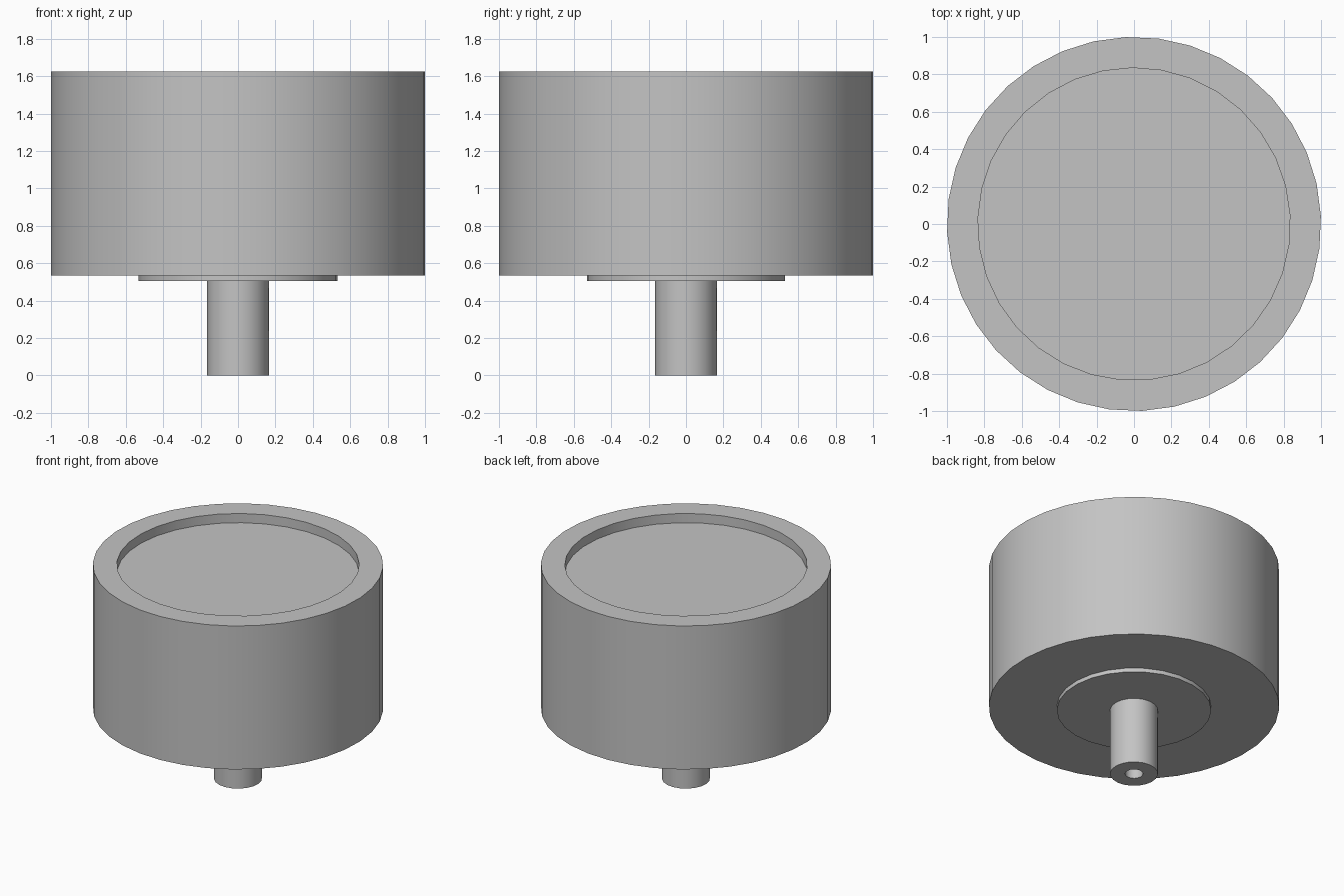
import bpy
import bmesh
from math import cos, sin, radians, tau

cube = bpy.data.objects.get("Cube")
if cube:
    bpy.data.objects.remove(cube, do_unlink=True)

grey = bpy.data.materials.new("plain grey")
grey.use_nodes = True
grey.diffuse_color = (0.55, 0.55, 0.55, 1)
grey.node_tree.nodes["Principled BSDF"].inputs["Base Color"].default_value = (0.55, 0.55, 0.55, 1)

# Each round: radius, number of sides, angle of its first corner
OUTER = (1.0, 36, 2.5)
RECESS = (0.835, 33, 3.3)
FLANGE = (0.532, 26, 2.5)
SHAFT = (0.165, 20, 2.5)
BORE = (0.062, 16, 2.5)

# Heights
TOP, FLOOR, BASE, FLANGE_BASE, BORE_END = 1.625, 1.555, 0.535, 0.505, 0.4


def ring(bm, size, z):
    radius, sides, start = size
    angles = [radians(start) + tau * i / sides for i in range(sides)]
    return [bm.verts.new((radius * cos(a), radius * sin(a), z)) for a in angles]


def wall(bm, low, high):
    """Faces outward when low is the lower ring, inward when swapped."""
    for i in range(len(low)):
        j = (i + 1) % len(low)
        bm.faces.new((low[i], low[j], high[j], high[i]))


def flat(bm, up, *rings):
    """Fill one ring, or the space between two, facing up or down."""
    edges = []
    for loop in rings:
        for a, b in zip(loop, loop[1:] + loop[:1]):
            edges.append(bm.edges.get((a, b)) or bm.edges.new((a, b)))
    if len(rings) == 1:
        faces = [bm.faces.new(rings[0])]
    else:
        made = bmesh.ops.triangle_fill(bm, use_beauty=True, edges=edges)
        faces = [f for f in made["geom"] if isinstance(f, bmesh.types.BMFace)]
    for face in faces:
        face.normal_update()
        if (face.normal.z > 0) != up:
            face.normal_flip()


def finish(bm, name):
    mesh = bpy.data.meshes.new(name)
    bm.to_mesh(mesh)
    bm.free()
    mesh.materials.append(grey)
    obj = bpy.data.objects.new(name, mesh)
    bpy.context.collection.objects.link(obj)
    bpy.ops.object.select_all(action="DESELECT")
    obj.select_set(True)
    bpy.context.view_layer.objects.active = obj
    bpy.ops.object.shade_smooth_by_angle(angle=radians(35))


# Drum with a shallow recess in its top
bm = bmesh.new()
bottom, top = ring(bm, OUTER, BASE), ring(bm, OUTER, TOP)
lip, floor = ring(bm, RECESS, TOP), ring(bm, RECESS, FLOOR)
wall(bm, bottom, top)
wall(bm, lip, floor)
flat(bm, True, top, lip)
flat(bm, True, floor)
flat(bm, False, bottom, ring(bm, FLANGE, BASE))
finish(bm, "drum")

# Thin flange under the drum
bm = bmesh.new()
bottom, top = ring(bm, FLANGE, FLANGE_BASE), ring(bm, FLANGE, BASE)
wall(bm, bottom, top)
flat(bm, False, bottom, ring(bm, SHAFT, FLANGE_BASE))
finish(bm, "flange")

# Shaft with a blind bore in its end
bm = bmesh.new()
bottom, top = ring(bm, SHAFT, 0), ring(bm, SHAFT, FLANGE_BASE)
mouth, end = ring(bm, BORE, 0), ring(bm, BORE, BORE_END)
wall(bm, bottom, top)
wall(bm, end, mouth)
flat(bm, False, bottom, mouth)
flat(bm, False, end)
finish(bm, "shaft")
